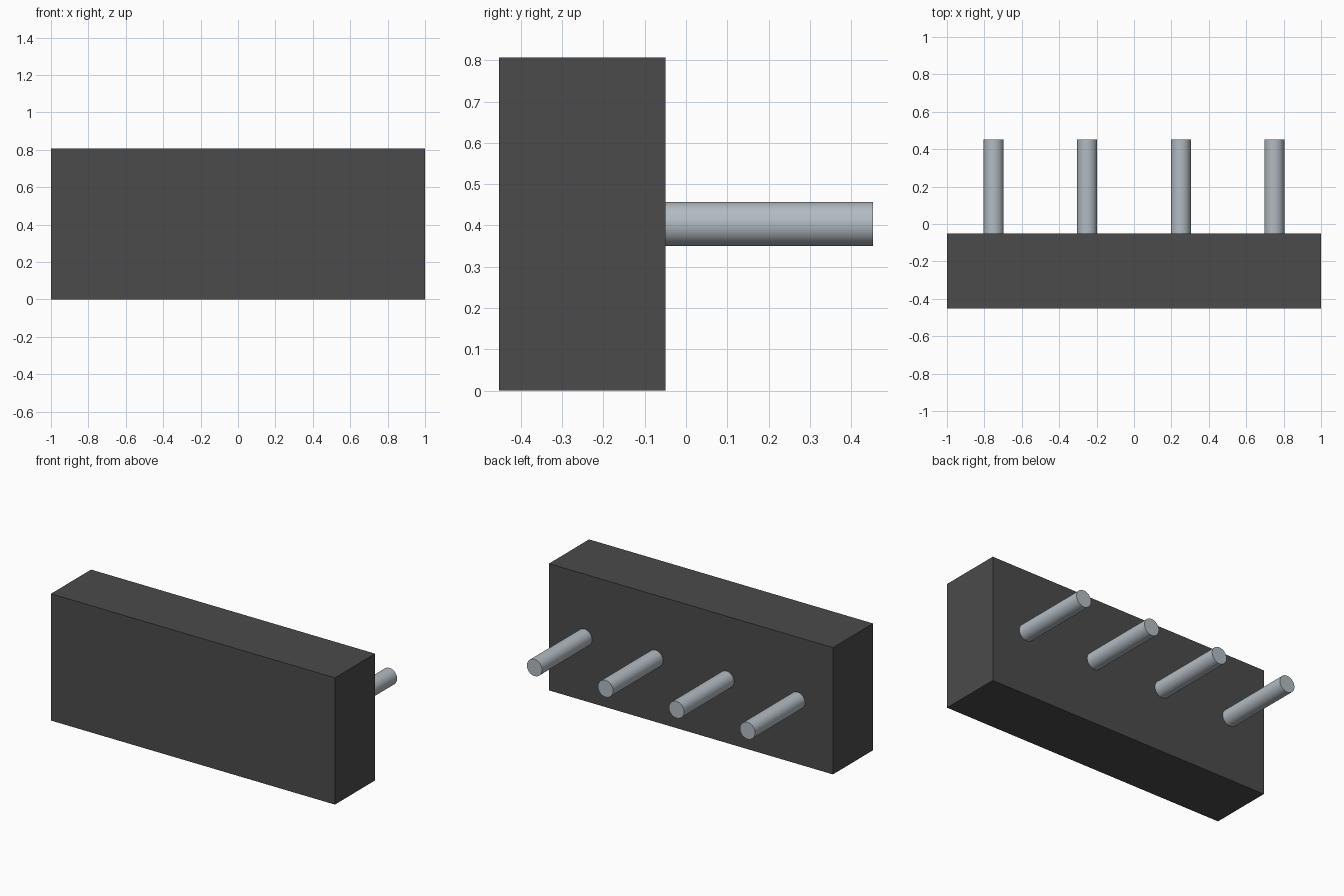
import bpy
import math

cube = bpy.data.objects.get("Cube")
if cube:
    bpy.data.objects.remove(cube, do_unlink=True)


def material(name, rgb, roughness=0.5):
    mat = bpy.data.materials.new(name)
    mat.use_nodes = True
    mat.diffuse_color = (*rgb, 1)
    bsdf = next(n for n in mat.node_tree.nodes if n.type == 'BSDF_PRINCIPLED')
    bsdf.inputs["Base Color"].default_value = (*rgb, 1)
    bsdf.inputs["Roughness"].default_value = roughness
    return mat


dark_grey = material("dark grey", (0.07, 0.07, 0.07), 0.7)
steel = material("pale steel", (0.45, 0.50, 0.54), 0.4)

WIDTH, DEPTH, HEIGHT = 2.0, 0.403, 0.807
FRONT, BACK = -0.453, 0.453
PIN_RADIUS = 0.0535
body_back = FRONT + DEPTH

# Rectangular body
bpy.ops.mesh.primitive_cube_add(size=1, location=(0, FRONT + DEPTH / 2, HEIGHT / 2))
body = bpy.context.object
body.name = "body_block"
body.scale = (WIDTH, DEPTH, HEIGHT)
bpy.ops.object.transform_apply(location=False, rotation=False, scale=True)
body.data.materials.append(dark_grey)

# Row of round pins standing out of the back
for i in range(4):
    bpy.ops.mesh.primitive_cylinder_add(
        vertices=32, radius=PIN_RADIUS, depth=BACK - body_back,
        location=(-0.75 + 0.5 * i, (body_back + BACK) / 2, HEIGHT / 2),
        rotation=(math.pi / 2, 0, 0))
    pin = bpy.context.object
    pin.name = f"pin_{i + 1}"
    pin.data.materials.append(steel)
    bpy.ops.object.shade_smooth_by_angle(angle=math.radians(40))
